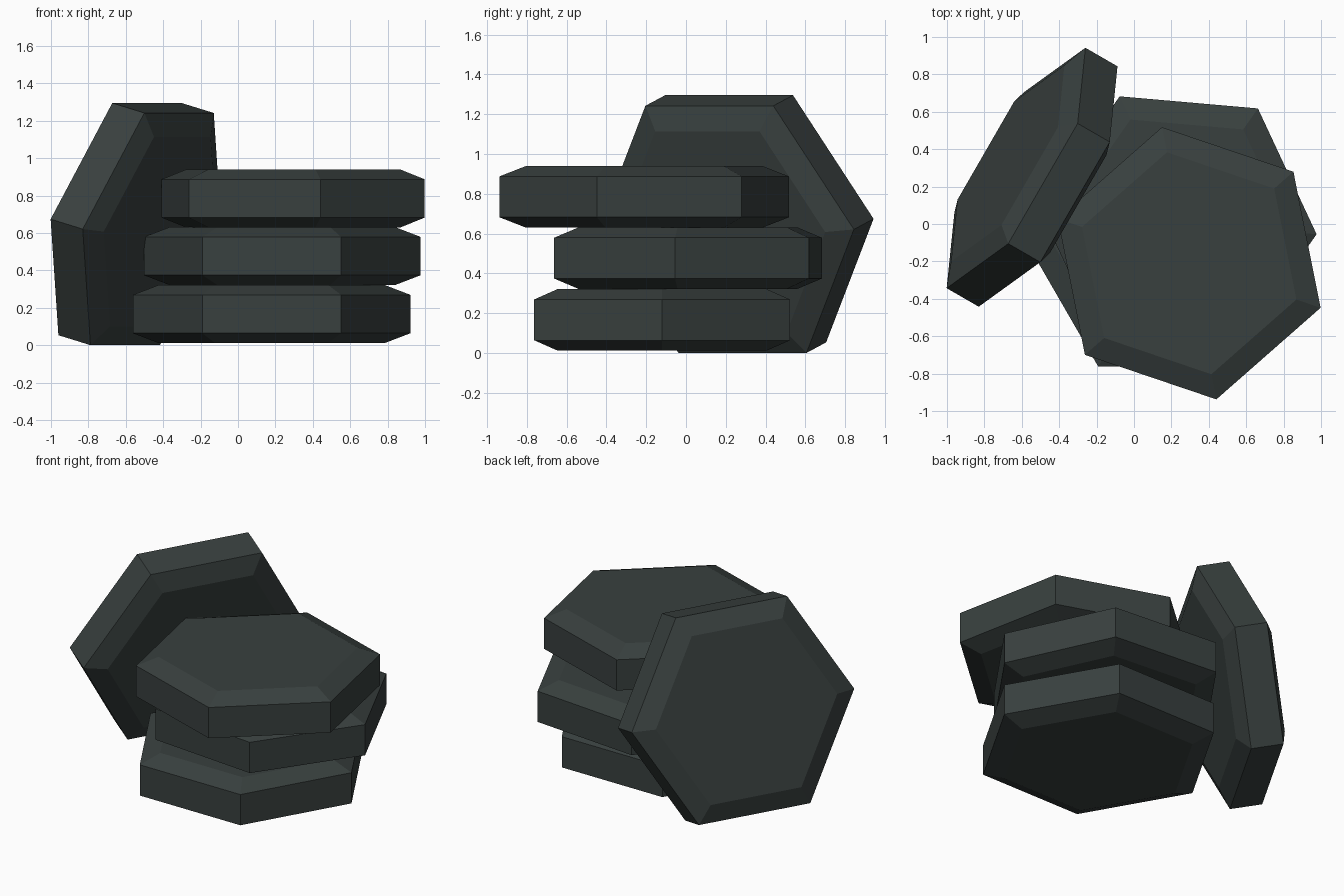
import bpy, bmesh
from math import radians, cos, sin, tau

if "Cube" in bpy.data.objects:
    bpy.data.objects.remove(bpy.data.objects["Cube"])

stone = bpy.data.materials.new("dark slate")
stone.diffuse_color = (0.040, 0.051, 0.049, 1)
stone.use_nodes = True
stone.node_tree.nodes["Principled BSDF"].inputs["Base Color"].default_value = stone.diffuse_color

# Hexagonal slab profile: (radius, height) from bottom cap to top cap
PROFILE = [(0.605, -0.155), (0.742, -0.1025), (0.742, 0.1025), (0.605, 0.155)]


def hex_slab(name, location, rotation):
    bm = bmesh.new()
    rings = [[bm.verts.new((r * cos(tau * i / 6), r * sin(tau * i / 6), z))
              for i in range(6)] for r, z in PROFILE]
    bm.faces.new(rings[0][::-1])
    bm.faces.new(rings[-1])
    for low, high in zip(rings, rings[1:]):
        for i in range(6):
            j = (i + 1) % 6
            bm.faces.new((low[i], low[j], high[j], high[i]))
    mesh = bpy.data.meshes.new(name)
    bm.to_mesh(mesh)
    bm.free()
    mesh.materials.append(stone)
    obj = bpy.data.objects.new(name, mesh)
    obj.location = location
    obj.rotation_euler = [radians(a) for a in rotation]
    bpy.context.collection.objects.link(obj)


# Stack of three slabs, each twisted a little
hex_slab("bottom_slab", (0.18, -0.12, 0.167), (0, 0, 0))
hex_slab("middle_slab", (0.237, 0.01, 0.477), (0, 0, -5))
hex_slab("top_slab", (0.295, -0.21, 0.785), (0, 0, 41.3))

# Slab standing on its edge, leaning on the stack
hex_slab("leaning_slab", (-0.545, 0.25, 0.648), (0, 105, -30))
# Turn its corners so one edge lies flat on the ground
for v in bpy.data.objects["leaning_slab"].data.vertices:
    x, y, _ = v.co
    a = radians(30)
    v.co.x, v.co.y = x * cos(a) - y * sin(a), x * sin(a) + y * cos(a)
